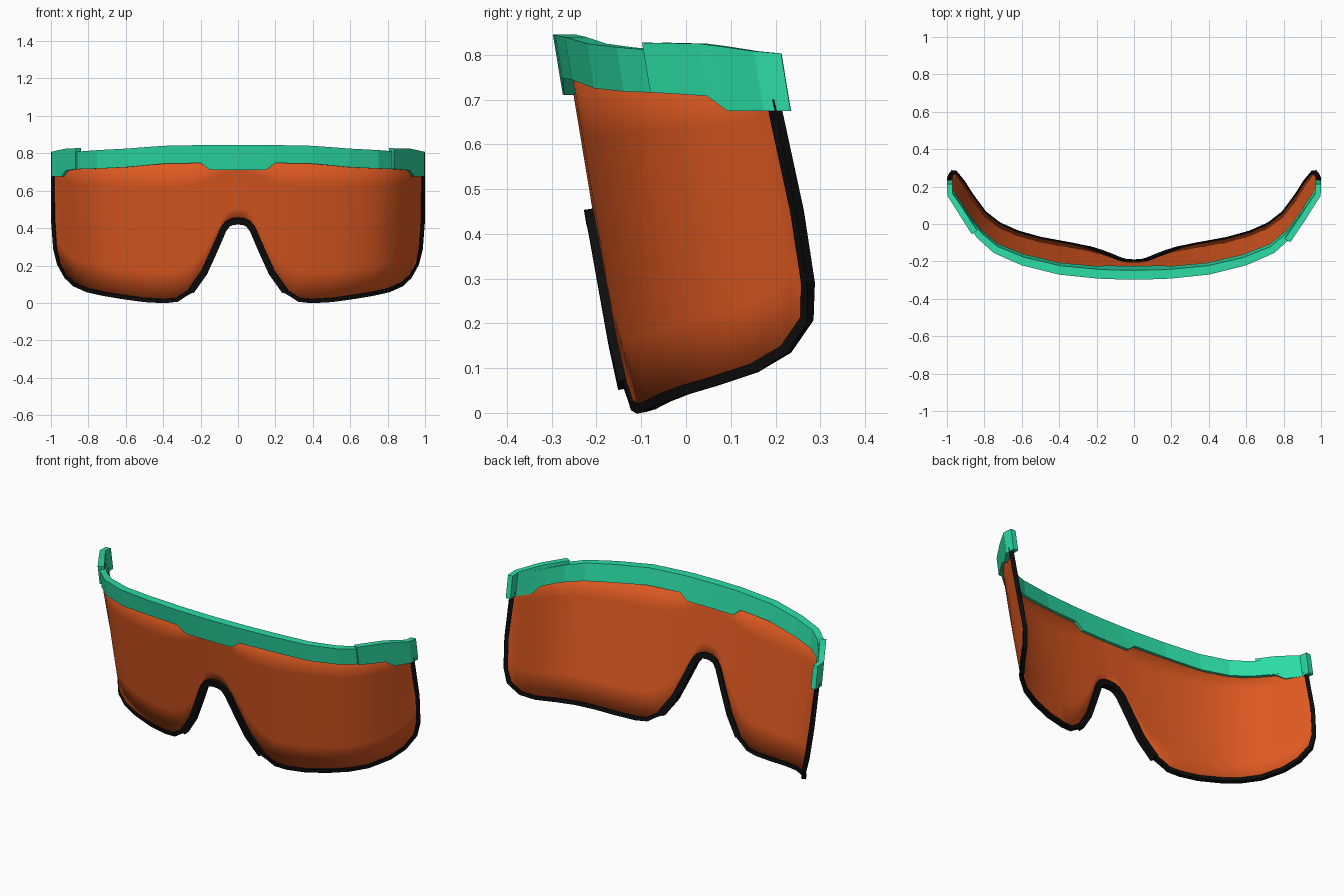
import bpy, bmesh
from mathutils import Vector

if "Cube" in bpy.data.objects:
    bpy.data.objects.remove(bpy.data.objects["Cube"])

LEAN = 0.165  # backward lean of every upright line


def material(name, rgb):
    m = bpy.data.materials.new(name)
    m.diffuse_color = (*rgb, 1)
    m.use_nodes = True
    m.node_tree.nodes["Principled BSDF"].inputs["Base Color"].default_value = m.diffuse_color
    return m


ORANGE = material("orange_lens", (0.73, 0.10, 0.015))
TEAL = material("teal_frame", (0.025, 0.72, 0.38))
BLACK = material("black_rubber", (0.004, 0.004, 0.004))


def interp(table, x):
    for (x0, y0), (x1, y1) in zip(table, table[1:]):
        if x <= x1:
            break
    return y0 + (y1 - y0) * (x - x0) / (x1 - x0)


# plan curve of the lens, slightly narrower towards the bottom
CURVE = [(0, -.13), (.2, -.124), (.35, -.108), (.5, -.08), (.62, -.045), (.72, 0),
         (.79, .05), (.85, .122), (.9, .215), (.94, .285), (.957, .312), (.98, .33)]


def on_lens(x, z):
    u = abs(x) * (1 - .06 * (z - .2))
    return Vector((x, interp(CURVE, u) - LEAN * z, z))


def lens_normal(x, z):
    e = .012
    dx = on_lens(x + e, z) - on_lens(x - e, z)
    dz = on_lens(x, z + e) - on_lens(x, z - e)
    return dx.cross(dz).normalized()  # points to the front


def make(name, verts, faces, mat, smooth=None):
    me = bpy.data.meshes.new(name)
    me.from_pydata([tuple(v) for v in verts], [], faces)
    bm = bmesh.new()
    bm.from_mesh(me)
    bmesh.ops.recalc_face_normals(bm, faces=bm.faces)
    bm.to_mesh(me)
    bm.free()
    me.materials.append(mat)
    ob = bpy.data.objects.new(name, me)
    bpy.context.collection.objects.link(ob)
    if smooth:
        bpy.ops.object.select_all(action='DESELECT')
        ob.select_set(True)
        bpy.context.view_layer.objects.active = ob
        bpy.ops.object.shade_smooth_by_angle(angle=smooth)
    return ob


def loft(name, rings, mat):
    """Skin a list of four-cornered sections and close both ends."""
    verts = [v for r in rings for v in r]
    faces = [(0, 1, 2, 3), tuple(len(verts) - k for k in (1, 2, 3, 4))]
    for i in range(len(rings) - 1):
        for k in range(4):
            a, b = i * 4 + k, i * 4 + (k + 1) % 4
            faces.append((a, b, b + 4, a + 4))
    return make(name, verts, faces, mat)


def trim(name, path, width, thick, forward):
    """Rubber strip following the lens edge."""
    pts = [on_lens(*p) for p in path]
    rings = []
    for i, p in enumerate(pts):
        a = (p - pts[i - 1]).normalized() if i else Vector()
        b = (pts[i + 1] - p).normalized() if i < len(pts) - 1 else Vector()
        n = lens_normal(*path[i])
        side = (a + b).cross(n).normalized() * width / 2
        c, h = p + n * forward, n * thick / 2
        rings.append([c - side - h, c + side - h, c + side + h, c - side + h])
    return loft(name, rings, BLACK)


def band(name, sections):
    """Frame bar from (x, plan y, bottom z, top z, thickness) sections."""
    rings = []
    for i, (x, f, zb, zt, t) in enumerate(sections):
        a, b = sections[max(i - 1, 0)], sections[min(i + 1, len(sections) - 1)]
        d = Vector((b[0] - a[0], b[1] - a[1])).normalized()
        s = 1 if d.x > 0 or x > 0 else -1
        n = Vector((-d.y, d.x)) * s * t
        rings.append([Vector((x + o.x, f + o.y - LEAN * z, z)) for o, z in
                      ((Vector((0, 0)), zb), (n, zb), (n, zt), (Vector((0, 0)), zt))])
    return loft(name, rings, TEAL)


def mirrored(half):
    return [(-p[0], *p[1:]) for p in reversed(half) if p[0] > 0] + half


# lens: columns from the lower outline up into the frame
nose = [(0, .44), (.03, .437), (.055, .425), (.078, .395), (.13, .275), (.18, .165), (.25, .065)]
lower = [(.285, .045), (.325, .018), (.39, .011), (.5, .017), (.62, .034), (.72, .051), (.8, .069),
         (.87, .1), (.915, .142), (.953, .21), (.973, .29), (.985, .45)]
cols, rows = mirrored(nose + lower), 6
verts, faces = [], []
for x, zb in cols:
    for j in range(rows):
        verts.append(on_lens(x, zb + (.77 - zb) * j / (rows - 1)))
for i in range(len(cols) - 1):
    for j in range(rows - 1):
        a = i * rows + j
        faces.append((a, a + rows, a + rows + 1, a + 1))
lens = make("lens", verts, faces, ORANGE, .35)
mod = lens.modifiers.new("thickness", 'SOLIDIFY')
mod.thickness = .008
mod.offset = 0

# rubber edging on each side and the thicker nose piece
edge = [nose[-1]] + lower + [(.985, .7)]
trim("right_edging", edge, .022, .022, 0)
trim("left_edging", [(-x, z) for x, z in reversed(edge)], .022, .022, 0)
trim("nose_piece", mirrored(nose), .035, .034, .006)

# brow bar with the stepped centre tab
band("brow_bar", mirrored([
    (0, -.158, .71, .845, .05), (.15, -.155, .71, .845, .05), (.2, -.152, .748, .844, .05),
    (.4, -.132, .744, .84, .048), (.6, -.085, .725, .825, .045), (.75, -.02, .718, .817, .04),
    (.84, .06, .715, .81, .035), (.9, .145, .713, .805, .03), (.94, .205, .71, .8, .028)]))

# end caps wrapping back, the left one starting further out
outer = [(.84, .045), (.87, .085), (.9, .132), (1, .29)]


def end_cap(name, side, start):
    secs = [(start, interp(outer, start), .716, .827, .035)]
    secs += [(.92, interp(outer, .92), .708, .825, .034), (.945, interp(outer, .945), .675, .82, .033),
             (.998, .285, .675, .808, .03), (1, .345, .675, .803, .03)]
    secs = [(x * side, *r) for x, *r in secs]
    return band(name, secs if side > 0 else secs[::-1])


end_cap("right_end_cap", 1, .835)
end_cap("left_end_cap", -1, .868)
